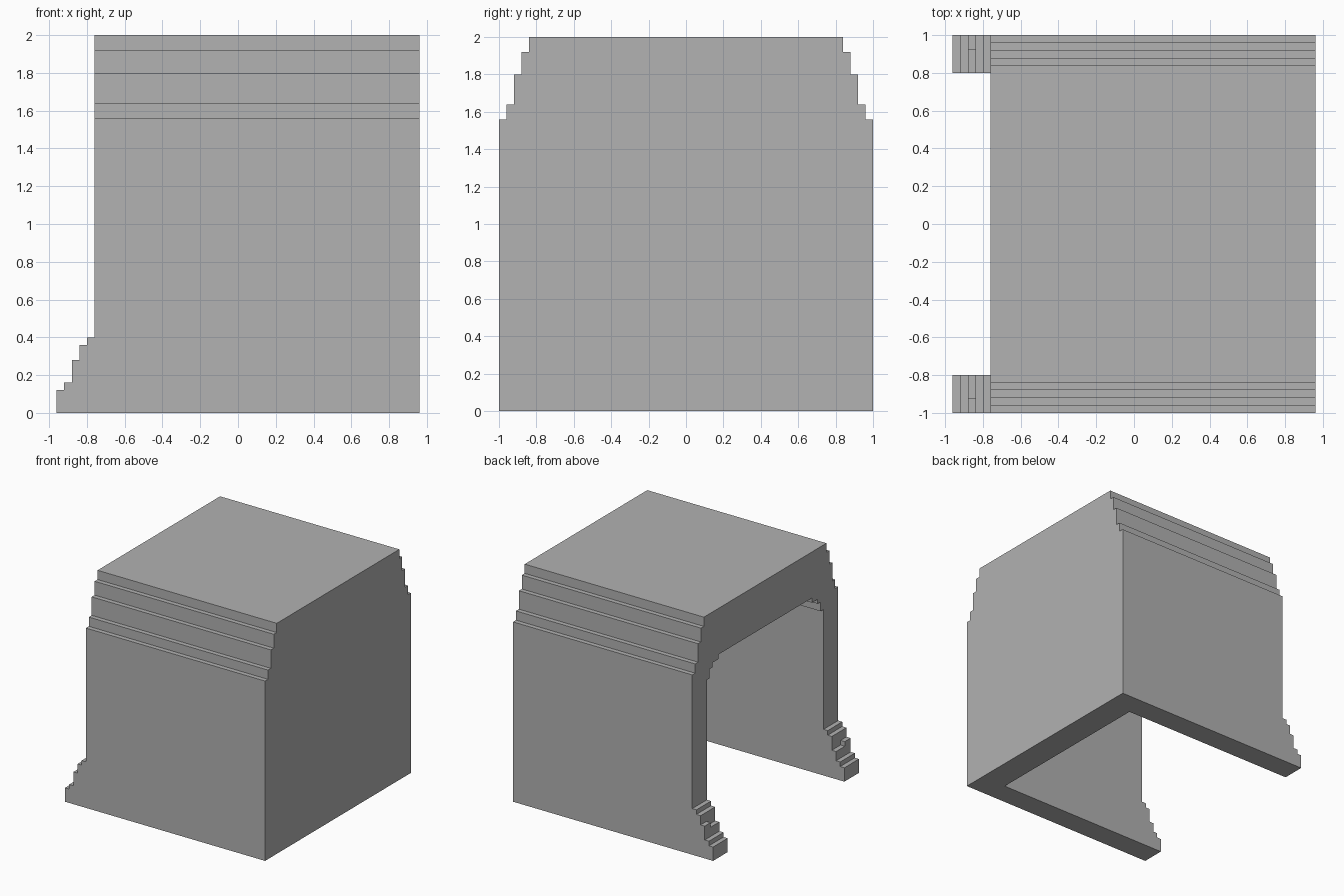
import bpy
import bmesh
from math import radians
from mathutils import Vector

cube = bpy.data.objects.get("Cube")
if cube:
    bpy.data.objects.remove(cube, do_unlink=True)

grey = bpy.data.materials.new("plain grey")
grey.use_nodes = True
COLOUR = (0.445, 0.445, 0.445, 1)
grey.diffuse_color = COLOUR
grey.node_tree.nodes["Principled BSDF"].inputs["Base Color"].default_value = COLOUR


def prism(name, points, offset):
    """Extrude a closed 3D outline along an offset."""
    bm = bmesh.new()
    face = bm.faces.new([bm.verts.new(p) for p in points])
    extruded = bmesh.ops.extrude_face_region(bm, geom=[face])["geom"]
    top = [v for v in extruded if isinstance(v, bmesh.types.BMVert)]
    bmesh.ops.translate(bm, verts=top, vec=Vector(offset))
    bmesh.ops.recalc_face_normals(bm, faces=bm.faces)
    mesh = bpy.data.meshes.new(name)
    bm.to_mesh(mesh)
    bm.free()
    mesh.materials.append(grey)
    obj = bpy.data.objects.new(name, mesh)
    bpy.context.collection.objects.link(obj)
    return obj


def staircase(steps):
    """Turn (position, height) pairs into a stepped line, ending on the last height."""
    line = []
    for (a, z), (b, _) in zip(steps, steps[1:]):
        line += [(a, z), (b, z)]
    return line + [steps[-1]]


def arch(steps, x, base):
    """Symmetric stepped arch outline in the plane at x."""
    half = [(steps[0][0], base)] + staircase(steps)
    outline = half + [(-y, z) for y, z in reversed(half)]
    return [(x, y, z) for y, z in outline]


def combine(target, other, operation):
    """Apply a boolean and drop the helper."""
    other.hide_render = True
    mod = target.modifiers.new(operation.lower(), 'BOOLEAN')
    mod.operation = operation
    mod.solver = 'EXACT'
    mod.object = other
    bpy.context.view_layer.objects.active = target
    bpy.ops.object.modifier_apply(modifier=mod.name)
    bpy.data.objects.remove(other, do_unlink=True)


# Outer shell with stepped shoulders
OUTER = [(1, 1.56), (0.96, 1.64), (0.92, 1.8), (0.88, 1.92), (0.84, 2)]
shell = prism("arched_shell", arch(OUTER, -0.76, 0), (1.72, 0, 0))

# Hollow interior, open below and on one end
INNER = [(0.8, 1.44), (0.76, 1.52), (0.72, 1.56), (0.64, 1.6)]
cavity = prism("cavity_cutter", arch(INNER, -0.9, -0.2), (1.62, 0, 0))
combine(shell, cavity, 'DIFFERENCE')

# Stepped feet at the open end; the inner part has one lower step
for side in (-1, 1):
    for name, near, far, middle in (("outer", 0.92, 1, 0.28), ("inner", 0.8, 0.92, 0.24)):
        steps = [(-0.96, 0.12), (-0.92, 0.16), (-0.88, middle),
                 (-0.84, 0.36), (-0.8, 0.4), (-0.7, 0.4)]
        outline = [(-0.96, 0)] + staircase(steps)[:-1] + [(-0.7, 0)]
        foot = prism(name + "_foot", [(x, side * near, z) for x, z in outline],
                     (0, side * (far - near), 0))
        combine(shell, foot, 'UNION')

# Merge coplanar faces into clean flat ones
bm = bmesh.new()
bm.from_mesh(shell.data)
bmesh.ops.remove_doubles(bm, verts=bm.verts, dist=0.0005)
bmesh.ops.dissolve_limit(bm, angle_limit=radians(1), verts=bm.verts, edges=bm.edges)
bm.to_mesh(shell.data)
bm.free()
